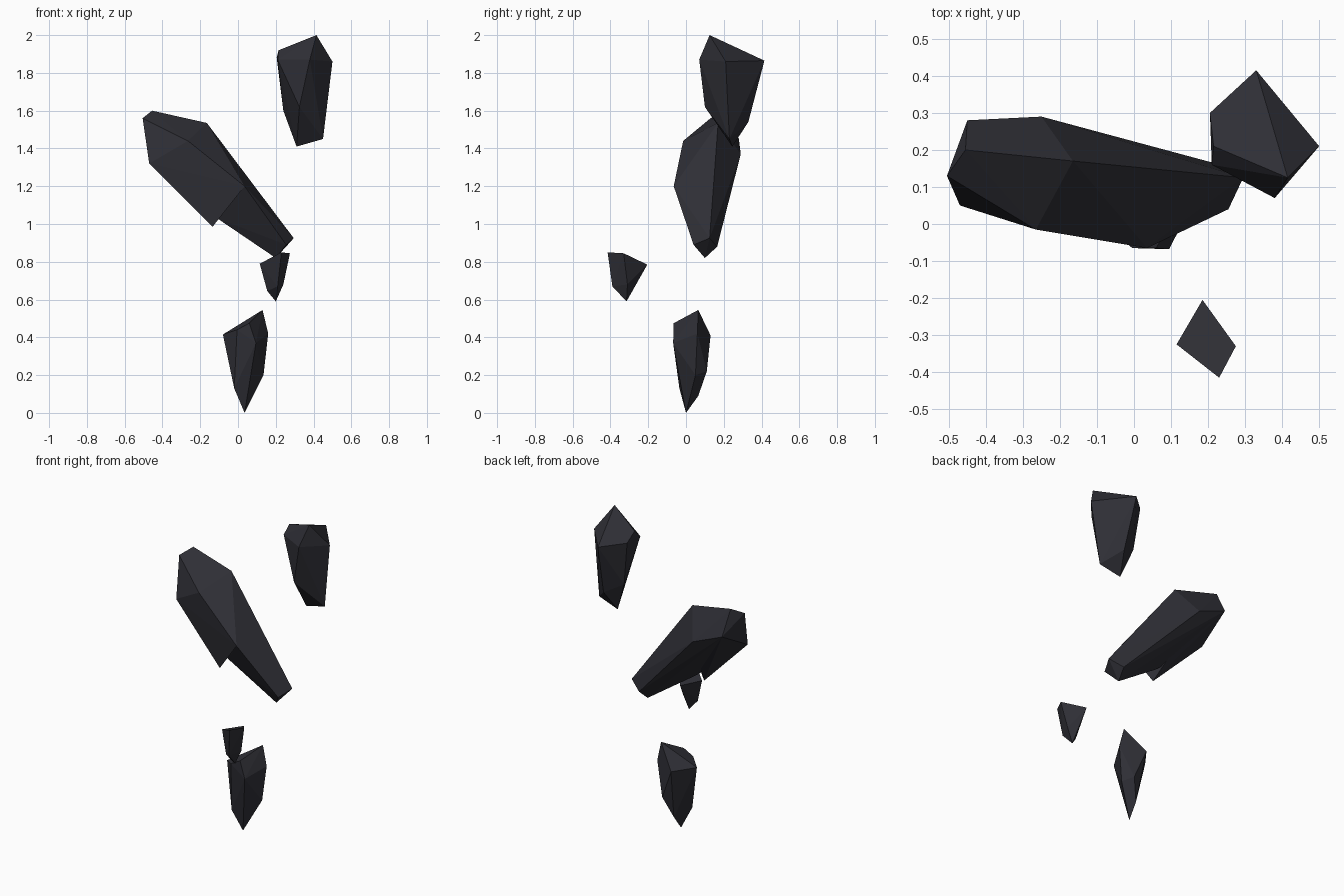
import bpy, bmesh

# one dark stone colour
stone = bpy.data.materials.new("dark stone")
stone.diffuse_color = (0.028, 0.028, 0.036, 1)


def shard(name, *groups):
    """Flat-faced chipped stone: one convex hull per group of corners."""
    bm = bmesh.new()
    for corners in groups:
        verts = [bm.verts.new(c) for c in corners]
        res = bmesh.ops.convex_hull(bm, input=verts)
        loose = {v for v in res["geom_interior"] + res["geom_unused"]
                 if isinstance(v, bmesh.types.BMVert)}
        bmesh.ops.delete(bm, geom=[v for v in loose if v.is_valid], context='VERTS')
    bmesh.ops.recalc_face_normals(bm, faces=bm.faces)
    me = bpy.data.meshes.new(name)
    bm.to_mesh(me)
    bm.free()
    me.materials.append(stone)
    bpy.context.collection.objects.link(bpy.data.objects.new(name, me))


# bottom shard, pointed at the ground
shard("bottom_shard", [
    (.13, .065, .545), (.06, -.065, .475), (-.005, -.065, .44), (.095, -.068, .37),
    (-.08, .005, .415), (.16, .06, .42), (.015, .13, .41),
    (.135, .05, .2), (.09, .11, .22), (-.02, -.035, .13), (0, -.04, .17),
    (.04, .065, .09), (.035, 0, 0)])

# small chip in front
shard("small_shard", [
    (.23, -.415, .85), (.275, -.33, .845), (.185, -.205, .785), (.115, -.325, .79),
    (.2, -.315, .59), (.155, -.34, .645), (.21, -.39, .67), (.24, -.31, .68)])

# upper shard
shard("upper_shard", [
    (.415, .125, 2), (.5, .21, 1.86), (.33, .415, 1.865), (.205, .3, 1.88),
    (.215, .21, 1.92), (.38, .07, 1.87), (.21, .16, 1.87), (.325, .1, 1.62),
    (.24, .28, 1.6), (.35, .33, 1.54), (.45, .23, 1.45), (.31, .245, 1.41)])

# large leaning shard: broad head with a stepped long tail
head = [
    (-.505, .13, 1.56), (-.455, .2, 1.6), (-.165, .17, 1.535), (-.45, .28, 1.45),
    (-.25, .29, 1.37), (-.265, -.015, 1.44), (-.13, .185, 1.44),
    (.035, -.065, 1.2), (-.47, .05, 1.32)]
tail = [
    (.295, .125, .925), (.215, .165, .88), (.2, .1, .82), (.255, .04, .89),
    (-.11, .06, 1.03)]
shard("leaning_shard", head + [(-.135, .01, .985)], head + tail)
